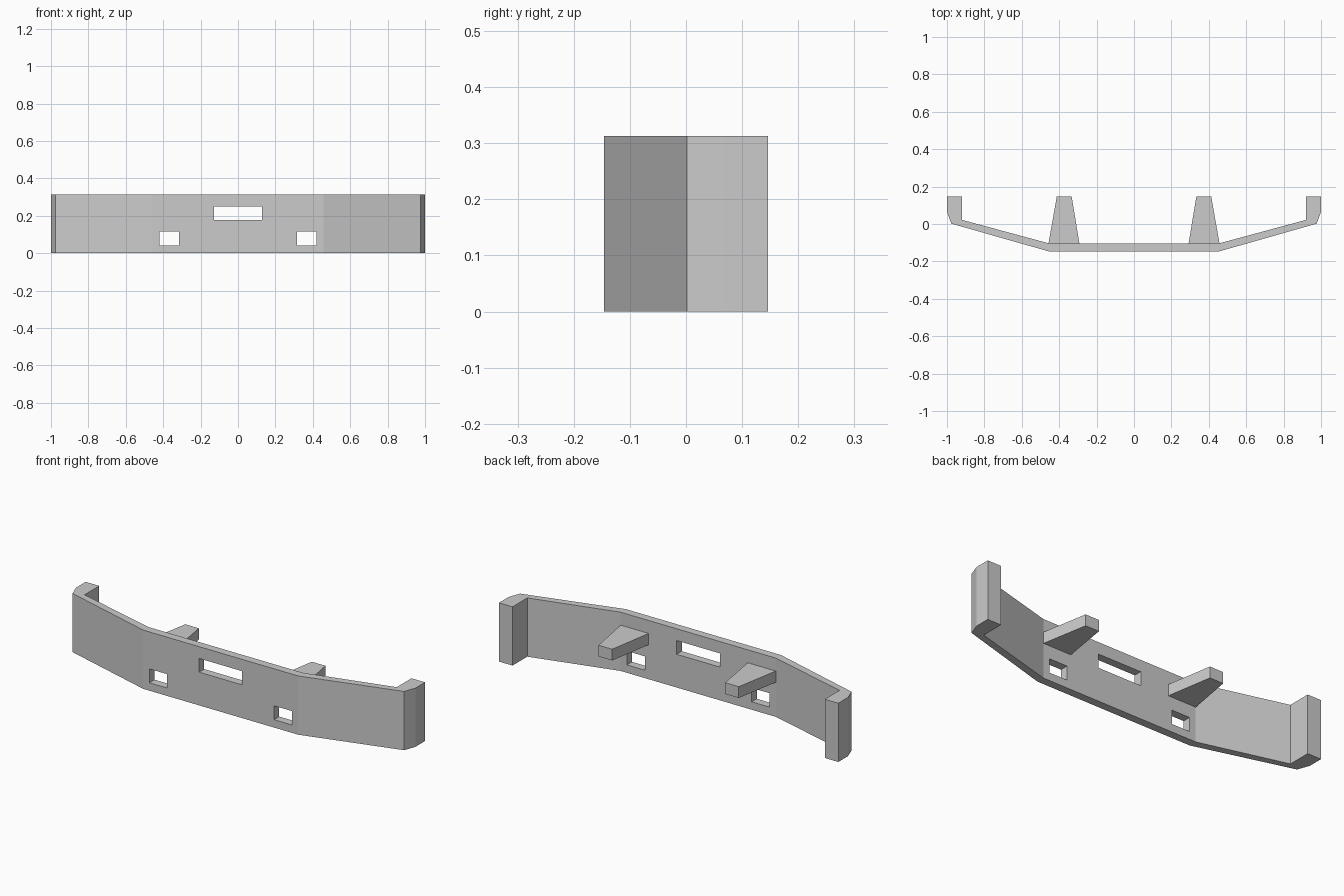
import bpy, bmesh

if "Cube" in bpy.data.objects:
    bpy.data.objects.remove(bpy.data.objects["Cube"])

HEIGHT = 0.313


def prism(name, outline, z0, z1):
    """Extrude a plan outline between two heights."""
    bm = bmesh.new()
    face = bm.faces.new([bm.verts.new((x, y, z0)) for x, y in outline])
    ext = bmesh.ops.extrude_face_region(bm, geom=[face])
    top = [v for v in ext["geom"] if isinstance(v, bmesh.types.BMVert)]
    bmesh.ops.translate(bm, verts=top, vec=(0, 0, z1 - z0))
    bmesh.ops.recalc_face_normals(bm, faces=bm.faces)
    mesh = bpy.data.meshes.new(name)
    bm.to_mesh(mesh)
    bm.free()
    obj = bpy.data.objects.new(name, mesh)
    bpy.context.collection.objects.link(obj)
    return obj


def mirrored(half):
    return half + [(-x, y) for x, y in reversed(half)]


# Bumper bar: angled plate with thick returns at both ends
half = [(0.457, -0.146), (0.977, 0.002), (1.0, 0.065), (1.0, 0.146),
        (0.92, 0.146), (0.92, 0.022), (0.457, -0.103)]
# Right half outline runs outer to inner edge, then the left half back again
bumper = prism("bumper_bar", mirrored(half), 0, HEIGHT)

# Openings: centre slot and two tow openings
openings = [(-0.127, 0.127, 0.177, 0.25),
            (-0.42, -0.315, 0.042, 0.116),
            (0.315, 0.42, 0.042, 0.116)]
cutters = []
for x0, x1, z0, z1 in openings:
    cutter = prism("opening_cutter", [(x0, -0.2), (x1, -0.2), (x1, -0.06), (x0, -0.06)], z0, z1)
    cutter.hide_render = True
    mod = bumper.modifiers.new("opening", "BOOLEAN")
    mod.operation = "DIFFERENCE"
    mod.solver = "EXACT"
    mod.object = cutter
    cutters.append(cutter)

# Apply the cuts and discard the cutters
bpy.context.view_layer.objects.active = bumper
for mod in list(bumper.modifiers):
    bpy.ops.object.modifier_apply(modifier=mod.name)
for cutter in cutters:
    bpy.data.objects.remove(cutter)

# Tapered mounting brackets behind the plate
for side, label in ((-1, "left"), (1, "right")):
    plan = [(0.292, -0.103), (0.457, -0.103), (0.413, 0.146), (0.333, 0.146)]
    prism(label + "_mounting_bracket", [(side * x, y) for x, y in plan], 0.184, 0.244)
